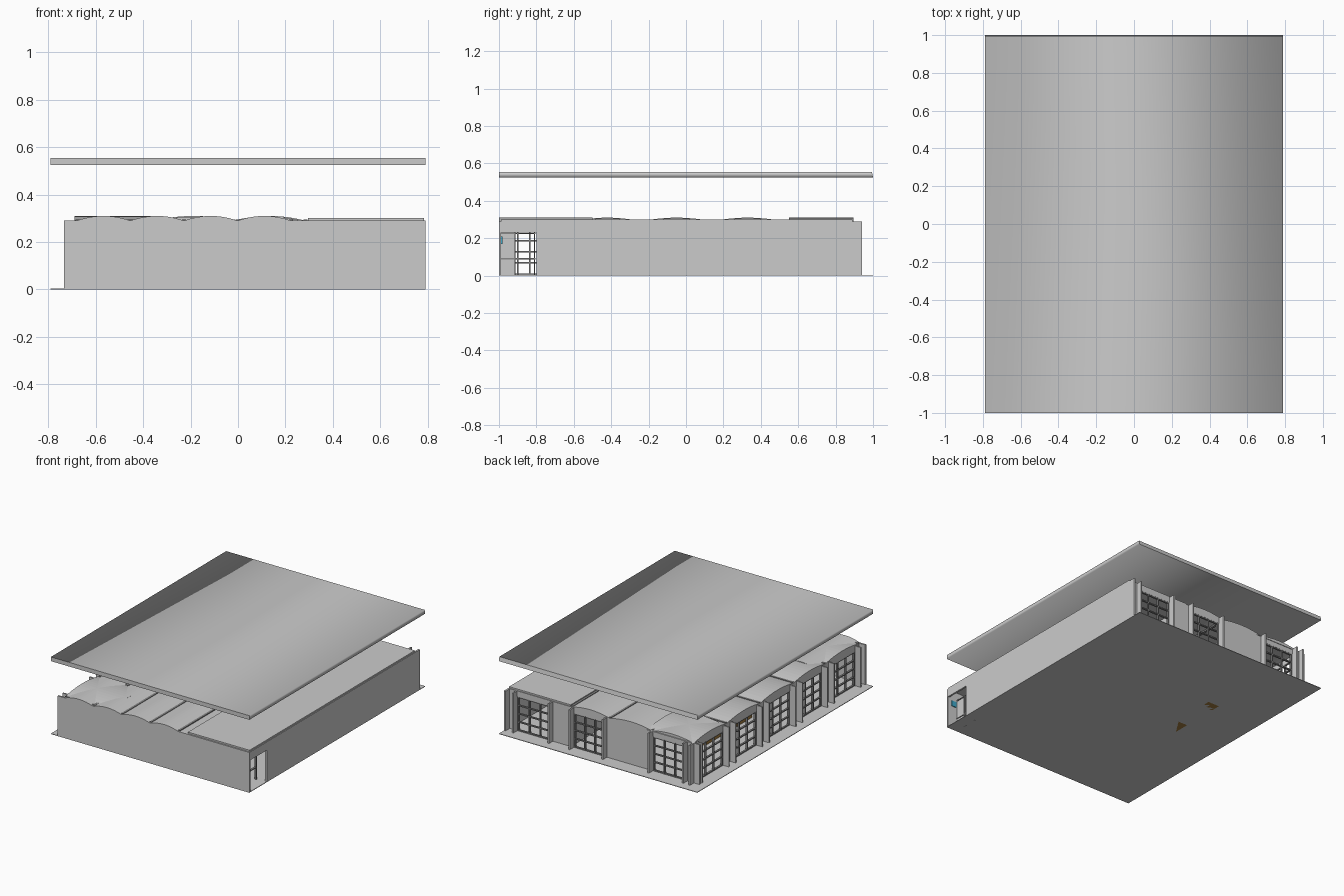
import bpy, math

if "Cube" in bpy.data.objects:
    bpy.data.objects.remove(bpy.data.objects["Cube"])

def add_mesh(name, verts, faces, mat=None):
    me = bpy.data.meshes.new(name)
    me.from_pydata(verts, [], faces)
    me.update()
    ob = bpy.data.objects.new(name, me)
    bpy.context.collection.objects.link(ob)
    if mat:
        me.materials.append(mat)
    return ob

def prism(name, pts, axis, a0, a1, mat=None):
    """Extrude a (u, z) profile along x or y."""
    n = len(pts)
    def place(u, z, a):
        return (a, u, z) if axis == 'x' else (u, a, z)
    verts = [place(u, z, a) for a in (a0, a1) for u, z in pts]
    faces = [[i, (i + 1) % n, n + (i + 1) % n, n + i] for i in range(n)]
    faces += [list(range(n))[::-1], list(range(n, 2 * n))]
    ob = add_mesh(name, verts, faces, mat)
    import bmesh
    bm = bmesh.new()
    bm.from_mesh(ob.data)
    bmesh.ops.recalc_face_normals(bm, faces=bm.faces[:])
    bm.to_mesh(ob.data)
    bm.free()
    return ob

def box(name, x0, x1, y0, y1, z0, z1, mat=None):
    return prism(name, [(x0, z0), (x1, z0), (x1, z1), (x0, z1)], 'y', y0, y1, mat)

def material(name, rgb):
    m = bpy.data.materials.new(name)
    m.diffuse_color = (*rgb, 1)
    m.use_nodes = True
    m.node_tree.nodes["Principled BSDF"].inputs["Base Color"].default_value = m.diffuse_color
    return m

def arc(u0, u1, z=0.29, rise=0.02, n=12):
    return [(u0 + (u1 - u0) * i / n, z + rise * (1 - (2 * i / n - 1) ** 2)) for i in range(n + 1)]

def vault(name, u0, u1, axis, a0, a1):
    top = arc(u0, u1)
    prism(name, top + [(u, z - 0.006) for u, z in reversed(top)], axis, a0, a1)

def side_box(name, side, u0, u1, d0, d1, z0, z1, mat=None):
    """Box on the left or back facade; d is depth inwards from the fin tips."""
    if side == 'left':
        return box(name, -0.735 + d0, -0.735 + d1, u0, u1, z0, z1, mat)
    return box(name, u0, u1, 0.94 - d1, 0.94 - d0, z0, z1, mat)

def window(side, u0, u1, top=0.25, cols=3, rows=4):
    """Open gridded window between two projecting fins."""
    b = 0.004
    for i in range(cols + 1):
        u = u0 + (u1 - u0) * i / cols
        side_box("window_mullion", side, u - b, u + b, 0.045, 0.06, 0.004, top, frame)
    for j in range(rows + 1):
        z = 0.008 + (top - 0.012) * j / rows
        side_box("window_rail", side, u0, u1, 0.046, 0.059, z - b, z + b, frame)
    for u in (u0 - 0.012, u1 + 0.012):
        side_box("fin", side, u - 0.005, u + 0.005, 0.0, 0.06, 0.0, 0.29)

def wall(side, u0, u1, z0=0.0, z1=0.29):
    side_box("facade_wall", side, u0, u1, 0.045, 0.058, z0, z1)

frame = material("frame_grey", (0.25, 0.25, 0.25))
brown = material("brown_wood", (0.35, 0.2, 0.05))
blue = material("panel_blue", (0.05, 0.4, 0.6))
black = material("black", (0.03, 0.03, 0.03))

# floor plate
box("floor_plate", -0.79, 0.79, -1, 1, 0, 0.004)

# floating roof slab, smooth across its width with crisp end caps
roof = add_mesh("floating_roof",
    [(x, y * (0.994 if y > 0 and z > 0.54 else 1), z) for y in (-1, 1)
     for x, z in ((-0.79, 0.525), (0.79, 0.525), (0.79, 0.555), (-0.79, 0.555))],
    [(0, 1, 2, 3), (7, 6, 5, 4), (0, 4, 5, 1), (1, 5, 6, 2), (2, 6, 7, 3), (3, 7, 4, 0)])
for p in roof.data.polygons:
    p.use_smooth = p.index > 1
for e in roof.data.edges:
    a, b = e.vertices
    e.use_edge_sharp = (a < 4) == (b < 4)

# front wall with a four-wave top
front = [(-0.735, 0), (0.79, 0), (0.79, 0.29)]
bays = [-0.68 + 0.226 * i for i in range(5)]
wave = [(-0.735, 0.29)]
for u0, u1 in zip(bays, bays[1:]):
    wave += arc(u0, u1)[(0 if u0 == bays[0] else 1):]
prism("front_wall", front + wave[::-1], 'y', -1, -0.988)

# front vaults and the gutter beams between them
for u0, u1 in zip(bays, bays[1:]):
    vault("front_vault", u0, u1, 'y', -0.99, -0.5)
for u in bays[1:]:
    box("gutter_beam", u - 0.008, u + 0.008, -0.99, -0.5, 0.275, 0.296, frame)

# right wall, entrance lintel and entrance framing
box("right_wall", 0.777, 0.79, -0.8, 0.94, 0, 0.29)
box("entrance_lintel", 0.777, 0.79, -1, -0.8, 0.23, 0.29)
box("entrance_panel", 0.70, 0.71, -0.988, -0.915, 0, 0.23)
for y in (-0.915, -0.9, -0.81):
    box("door_post", 0.70, 0.715, y - 0.004, y + 0.004, 0, 0.23, frame)
for z in (0.09, 0.226):
    box("door_rail", 0.70, 0.715, -0.988, -0.805, z - 0.003, z + 0.003, frame)
box("blue_sign", 0.72, 0.76, -0.988, -0.982, 0.17, 0.21, blue)

# flat inner roof
box("raised_roof", 0.295, 0.785, -0.99, 0.89, 0.285, 0.301)
box("inner_roof", -0.32, 0.295, -0.5, 0.56, 0.28, 0.29)
box("roof_infill", 0.224, 0.295, -0.99, 0.89, 0.28, 0.29)

# left facade: five vaulted window bays
edges = [0.90, 0.52, 0.14, -0.24, -0.60, -0.98]
for e1, e0 in zip(edges, edges[1:]):
    w0, w1 = e0 + 0.05, e1 - 0.05
    window('left', w0, w1)
    wall('left', e0, w0 - 0.01)
    wall('left', w1 + 0.01, e1)
    prism("arched_lintel", [(e1, 0.25), (e0, 0.25)] + arc(e0, e1), 'x', -0.69, -0.678)
    vault("left_vault", e0, e1, 'x', -0.685, -0.32)
    box("gutter_beam", -0.685, -0.32, e0 - 0.008, e0 + 0.008, 0.275, 0.296, frame)

# back facade: windows, plain walls and three vaults
for w0, w1 in ((0.45, 0.71), (0.02, 0.26), (-0.62, -0.37)):
    window('back', w0, w1)
for u0, u1 in ((0.72, 0.79), (0.27, 0.44), (-0.36, 0.01), (-0.69, -0.63)):
    wall('back', u0, u1)
wall('back', 0.44, 0.72, 0.25, 0.29)
bedges = [-0.68, -0.355, -0.02, 0.285]
for e0, e1 in zip(bedges, bedges[1:]):
    prism("arched_lintel", [(e1, 0.25), (e0, 0.25)] + arc(e0, e1), 'y', 0.882, 0.895)
    vault("back_vault", e0, e1, 'y', 0.55, 0.89)
    box("gutter_beam", e1 - 0.008, e1 + 0.008, 0.55, 0.89, 0.275, 0.296, frame)

# corner fins at the back left
box("corner_fin", -0.735, -0.68, 0.885, 0.895, 0, 0.29)
box("corner_fin", -0.69, -0.68, 0.88, 0.94, 0, 0.29)

# interior partitions and furniture
box("partition", -0.32, 0.5, -0.5, -0.49, 0, 0.28)
box("partition", -0.32, -0.31, -0.5, 0.3, 0, 0.28)
box("partition", 0.29, 0.30, 0.1, 0.88, 0, 0.28)
for y in (0.28, -0.05):
    box("cabinet", -0.42, -0.33, y - 0.1, y + 0.1, 0, 0.16, brown)
box("dark_screen", 0.50, 0.70, 0.6, 0.61, 0.12, 0.22, black)
